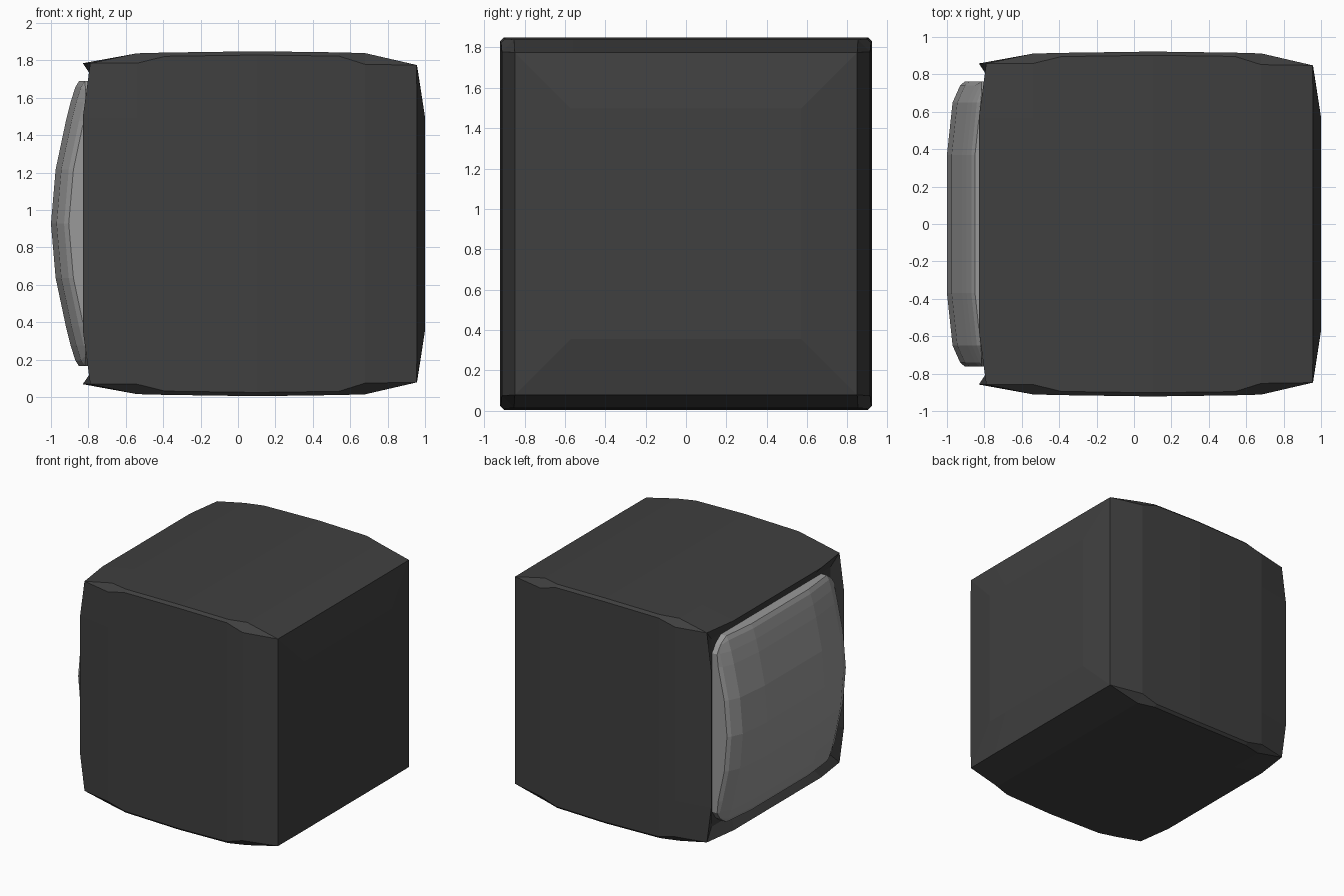
import bpy, bmesh

if "Cube" in bpy.data.objects:
    bpy.data.objects.remove(bpy.data.objects["Cube"])

ZC = 0.927  # height of the body's centre


def make_object(name, bm, grey):
    bmesh.ops.remove_doubles(bm, verts=bm.verts, dist=0.002)
    bmesh.ops.recalc_face_normals(bm, faces=bm.faces)
    me = bpy.data.meshes.new(name)
    bm.to_mesh(me)
    bm.free()
    ob = bpy.data.objects.new(name, me)
    bpy.context.collection.objects.link(ob)
    mat = bpy.data.materials.new(name + "_grey")
    mat.diffuse_color = (grey, grey, grey, 1)
    mat.use_nodes = True
    mat.node_tree.nodes["Principled BSDF"].inputs["Base Color"].default_value = mat.diffuse_color
    me.materials.append(mat)
    return ob


def ring(bm, x, half, chamfer, corner_x):
    """Square section across x, with chamfered corners that may sit at another x."""
    a = half - chamfer
    b = min(0.57, a * 0.66)
    verts = []
    for c, s in ((1, 0), (0, 1), (-1, 0), (0, -1)):
        for t in (-a, -b, 0, b, a):
            px = corner_x if abs(t) == a else x
            verts.append(bm.verts.new((px, half * c - t * s, ZC + half * s + t * c)))
    return verts


# Swollen cabinet: sections from the screen recess to the bulged rear
bm = bmesh.new()
sections = [
    (-0.77, 0.77, 0.0, -0.77),
    (-0.83, 0.858, 0.0, -0.79),
    (-0.54, 0.911, 0.053, -0.54),
    (-0.39, 0.915, 0.02, -0.39),
    (0.10, 0.922, 0.02, 0.10),
    (0.54, 0.916, 0.02, 0.54),
    (0.68, 0.912, 0.06, 0.68),
    (0.957, 0.848, 0.0, 0.955),
    (1.00, 0.57, 0.0, 1.00),
]
rings = [ring(bm, *s) for s in sections]
for r0, r1 in zip(rings, rings[1:]):
    n = len(r0)
    for i in range(n):
        j = (i + 1) % n
        bm.faces.new((r0[i], r0[j], r1[j], r1[i]))
bm.faces.new(rings[0])
bm.faces.new(rings[-1])
make_object("cabinet", bm, 0.05)

# Domed screen: depth profile in z, rolled-off edges in y
y_prof = [(0.0, 0.0), (0.37, 0.0), (0.65, 0.03), (0.74, 0.07), (0.762, 0.095)]
z_prof = [(0.0, 1.0), (0.29, 0.975), (0.55, 0.92), (0.65, 0.895), (0.73, 0.87), (0.762, 0.85)]


def mirrored(prof):
    return [(-p, v) for p, v in reversed(prof[1:])] + prof


bm = bmesh.new()
grid = []
for z, depth in mirrored(z_prof):
    row = []
    for y, drop in mirrored(y_prof):
        # pull the corners in so the outline is rounded
        over = max(0, abs(y) + abs(z) - 1.42) * 0.45
        py = y - over * (1 if y > 0 else -1)
        pz = z - over * (1 if z > 0 else -1)
        row.append(bm.verts.new((-max(depth - drop, 0.815), py, ZC + pz)))
    grid.append(row)
for r0, r1 in zip(grid, grid[1:]):
    for i in range(len(r0) - 1):
        bm.faces.new((r0[i], r0[i + 1], r1[i + 1], r1[i]))
rim = [e for e in bm.edges if e.is_boundary]
skirt = bmesh.ops.extrude_edge_only(bm, edges=rim)["geom"]
for v in skirt:
    if isinstance(v, bmesh.types.BMVert):
        v.co.x = -0.765
make_object("screen", bm, 0.32)
